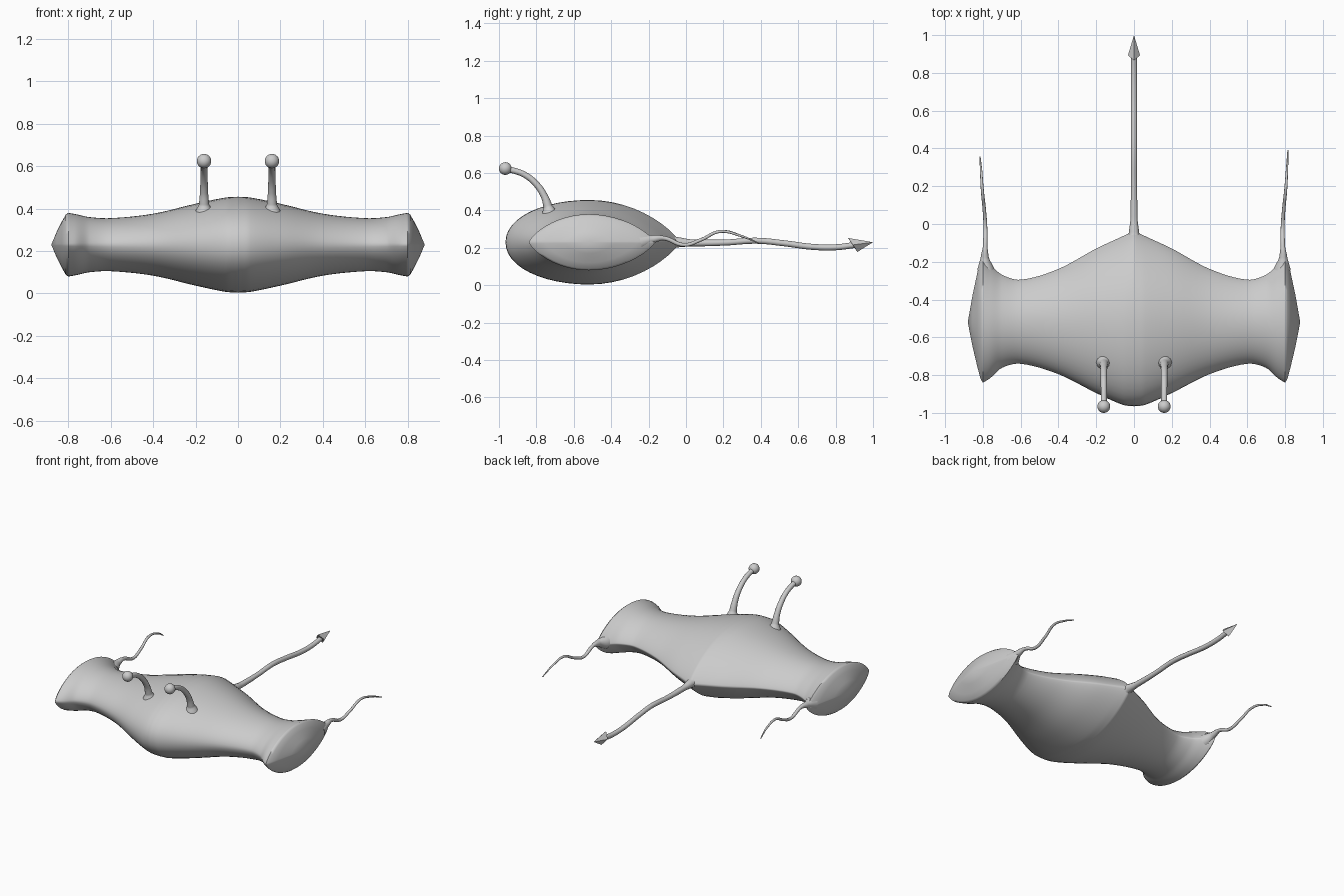
import bpy, bmesh
from math import sin, cos, pi, radians

if "Cube" in bpy.data.objects:
    bpy.data.objects.remove(bpy.data.objects["Cube"])

CY, CZ, N = -0.52, 0.23, 48


def finish(obj, angle=50):
    bpy.ops.object.select_all(action='DESELECT')
    obj.select_set(True)
    bpy.context.view_layer.objects.active = obj
    bpy.ops.object.shade_smooth_by_angle(angle=radians(angle))


def from_bmesh(name, bm):
    bmesh.ops.recalc_face_normals(bm, faces=bm.faces)
    me = bpy.data.meshes.new(name)
    bm.to_mesh(me)
    bm.free()
    obj = bpy.data.objects.new(name, me)
    bpy.context.collection.objects.link(obj)
    return obj


def tube(name, pts):
    """Round tube through (x, y, z, radius) points."""
    cu = bpy.data.curves.new(name, 'CURVE')
    cu.dimensions = '3D'
    cu.bevel_depth = 1.0
    cu.bevel_resolution = 4
    cu.resolution_u = 10
    cu.use_fill_caps = True
    sp = cu.splines.new('BEZIER')
    sp.bezier_points.add(len(pts) - 1)
    for bp, (x, y, z, r) in zip(sp.bezier_points, pts):
        bp.co = (x, y, z)
        bp.radius = r
        bp.handle_left_type = bp.handle_right_type = 'AUTO'
    obj = bpy.data.objects.new(name, cu)
    bpy.context.collection.objects.link(obj)
    bpy.ops.object.select_all(action='DESELECT')
    obj.select_set(True)
    bpy.context.view_layer.objects.active = obj
    bpy.ops.object.convert(target='MESH')
    finish(bpy.context.view_layer.objects.active)


# Body: half loft along x, stations are (x, front y, back y, half height, front power)
stations = [
    (0.00, -0.965, -0.035, 0.226, 0.95),
    (0.06, -0.957, -0.065, 0.222, 0.95),
    (0.20, -0.895, -0.130, 0.193, 1.0),
    (0.40, -0.795, -0.238, 0.146, 1.1),
    (0.60, -0.740, -0.295, 0.125, 1.2),
    (0.70, -0.762, -0.268, 0.130, 1.3),
    (0.76, -0.815, -0.215, 0.143, 1.4),
    (0.80, -0.840, -0.165, 0.150, 1.5),
]


def sample(i, t):
    """Smooth interpolation between station i and i + 1."""
    a, b = stations[i], stations[i + 1]
    h = b[0] - a[0]

    def slope(j, k):
        lo, hi = stations[max(j - 1, 0)], stations[min(j + 1, len(stations) - 1)]
        return (hi[k] - lo[k]) / (hi[0] - lo[0])
    out = [a[0] + h * t]
    for k in range(1, 5):
        m0, m1 = slope(i, k) * h, slope(i + 1, k) * h
        out.append((2*t**3 - 3*t**2 + 1) * a[k] + (t**3 - 2*t**2 + t) * m0
                   + (3*t**2 - 2*t**3) * b[k] + (t**3 - t**2) * m1)
    return out


def ring(bm, x, front, back, hz, pf, scale=1.0):
    vs = []
    for j in range(N):
        a = 2 * pi * j / N
        c, s = cos(a), sin(a)
        ry, p = (back - CY, 1.6) if c > 0 else (CY - front, pf)
        z = hz * abs(s) ** p * (1 if s > 0 else -1)
        vs.append(bm.verts.new((x, CY + ry * c * scale, CZ + z * scale)))
    return vs


bm = bmesh.new()
rings = [ring(bm, *sample(i, t / 6)) for i in range(len(stations) - 1) for t in range(6)]
last = stations[-1]
rings.append(ring(bm, *last))
for x, sc in ((0.812, 0.94), (0.83, 0.73), (0.855, 0.40)):
    rings.append(ring(bm, x, *last[1:], scale=sc))
for r0, r1 in zip(rings, rings[1:]):
    for j in range(N):
        k = (j + 1) % N
        bm.faces.new((r0[j], r0[k], r1[k], r1[j]))
tip = bm.verts.new((0.88, CY, CZ))
for j in range(N):
    bm.faces.new((rings[-1][j], rings[-1][(j + 1) % N], tip))
body = from_bmesh("body", bm)
finish(body, 60)
mir = body.modifiers.new("mirror", 'MIRROR')
mir.use_clip = True

# Tail with arrow tip
tube("tail", [(0, -0.12, 0.23, 0.055), (0, -0.05, 0.23, 0.028), (0, 0.02, 0.227, 0.019),
              (0, 0.2, 0.228, 0.016), (0, 0.38, 0.238, 0.016), (0, 0.52, 0.225, 0.016),
              (0, 0.68, 0.205, 0.016), (0, 0.80, 0.203, 0.016), (0, 0.90, 0.215, 0.016)])
bm = bmesh.new()
p = [bm.verts.new(v) for v in ((0, 1.0, 0.23), (0, 0.866, 0.253), (0.032, 0.893, 0.216),
                               (0, 0.916, 0.178), (-0.032, 0.893, 0.216))]
for j in range(4):
    bm.faces.new((p[0], p[1 + j], p[1 + (j + 1) % 4]))
bm.faces.new(p[1:])
from_bmesh("tail_tip", bm)

for side, label in ((1, "right"), (-1, "left")):
    # Wavy trailing wing tendrils
    end = 0.39 if side > 0 else 0.355
    path = [(0.785, -0.24, 0.232, 0.045), (0.79, -0.18, 0.246, 0.022),
            (0.788, -0.12, 0.252, 0.012), (0.787, -0.01, 0.216, 0.010),
            (0.793, 0.08, 0.243, 0.009), (0.803, 0.18, 0.287, 0.008),
            (0.81, 0.29, 0.265, 0.006), (0.815, end, 0.225, 0.003)]
    tube("wing_tendril_" + label, [(side * x, y, z, r) for x, y, z, r in path])

    # Eye stalks with ball ends
    tube("eye_stalk_" + label,
         [(side * 0.16, y, z, r) for y, z, r in (
             (-0.73, 0.385, 0.042), (-0.738, 0.42, 0.024), (-0.757, 0.475, 0.019),
             (-0.80, 0.54, 0.017), (-0.865, 0.592, 0.016), (-0.96, 0.624, 0.016))])
    bpy.ops.mesh.primitive_uv_sphere_add(segments=24, ring_count=12, radius=0.034,
                                         location=(side * 0.16, -0.966, 0.624))
    ball = bpy.context.object
    ball.name = "eye_ball_" + label
    finish(ball)
